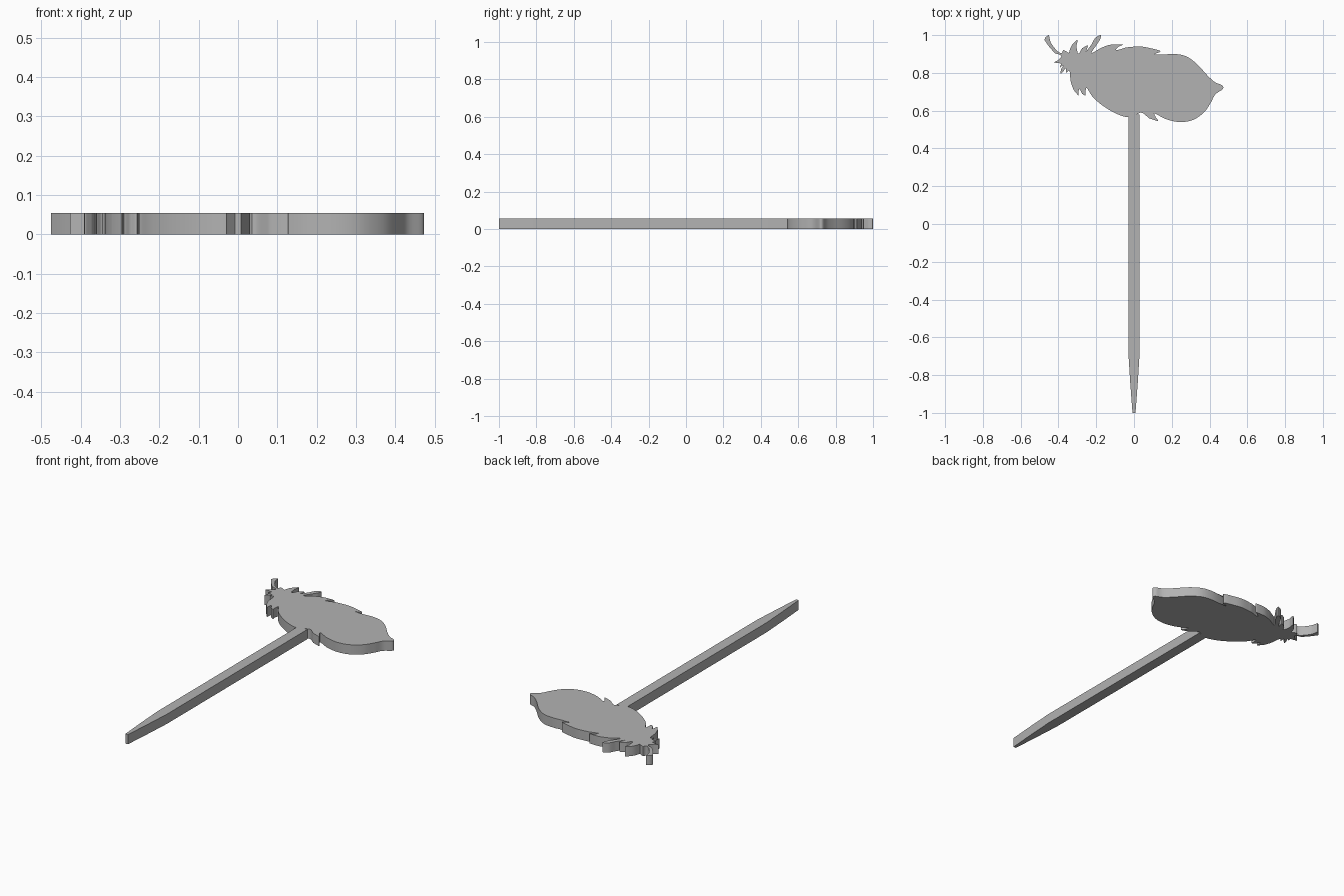
import bpy
import bmesh
from mathutils import Vector

THICKNESS = 0.055
STEPS = 6

cube = bpy.data.objects.get("Cube")
if cube:
    bpy.data.objects.remove(cube, do_unlink=True)

grey = bpy.data.materials.new("plain grey")
grey.use_nodes = True
grey.diffuse_color = (0.45, 0.45, 0.45, 1)
grey.node_tree.nodes["Principled BSDF"].inputs["Base Color"].default_value = grey.diffuse_color


def smooth_arc(points):
    """Catmull-Rom curve through the points, leaving out the last one."""
    pts = [Vector(p) for p in points]
    if len(pts) == 2:
        return pts[:1]
    padded = [2 * pts[0] - pts[1]] + pts + [2 * pts[-1] - pts[-2]]
    result = []
    for a, b, c, d in zip(padded, padded[1:], padded[2:], padded[3:]):
        for step in range(STEPS):
            t = step / STEPS
            result.append(0.5 * (2 * b + (c - a) * t
                                 + (2 * a - 5 * b + 4 * c - d) * t ** 2
                                 + (3 * b - a - 3 * c + d) * t ** 3))
    return result


def outline_from_arcs(arcs):
    """Join smooth arcs end to end; every join is a sharp corner."""
    outline = []
    for arc, following in zip(arcs, arcs[1:] + arcs[:1]):
        outline += smooth_arc(arc + following[:1])
    return outline


def flat_part(name, outline):
    """Extrude a flat outline up from the ground."""
    bm = bmesh.new()
    face = bm.faces.new([bm.verts.new((p[0], p[1], 0)) for p in outline])
    extruded = bmesh.ops.extrude_face_region(bm, geom=[face])["geom"]
    top = [v for v in extruded if isinstance(v, bmesh.types.BMVert)]
    bmesh.ops.translate(bm, verts=top, vec=(0, 0, THICKNESS))
    bmesh.ops.recalc_face_normals(bm, faces=bm.faces)
    mesh = bpy.data.meshes.new(name)
    bm.to_mesh(mesh)
    bm.free()
    mesh.materials.append(grey)
    obj = bpy.data.objects.new(name, mesh)
    bpy.context.collection.objects.link(obj)
    bpy.ops.object.select_all(action="DESELECT")
    obj.select_set(True)
    bpy.context.view_layer.objects.active = obj
    bpy.ops.object.shade_smooth_by_angle(angle=0.6)
    return obj


# Quill and barbs along the upper edge, each arc starting at a corner
upper_edge = [
    [(-.475, .975), (-.467, .99), (-.45, 1)],
    [(-.45, 1), (-.44, .96), (-.41, .92), (-.385, .905)],
    [(-.375, .92), (-.36, .915)],
    [(-.345, .905), (-.33, .945), (-.3, .975)],
    [(-.305, .94), (-.295, .9)],
    [(-.275, .93), (-.245, .945)],
    [(-.255, .91)],
    [(-.225, .95), (-.205, .985), (-.175, 1)],
    [(-.18, .975), (-.2, .945), (-.225, .905)],
    [(-.17, .935), (-.12, .95), (-.06, .95)],
    [(-.08, .94), (-.095, .92)],
    [(-.04, .935), (.03, .94), (.09, .93), (.14, .915)],
    [(.11, .9), (.075, .87)],
]

# Rounded end with its small tip, then the lower edge
lower_edge = [
    [(.075, .87), (.13, .89), (.2, .9), (.27, .89), (.33, .85), (.39, .785),
     (.43, .75), (.465, .735), (.47, .715), (.43, .685), (.405, .64),
     (.37, .59), (.31, .55), (.24, .54), (.17, .555), (.11, .585)],
    [(.115, .565), (.127, .545)],
    [(.08, .56), (.05, .585)],
    [(.035, .59), (-.03, .566), (-.1, .587), (-.17, .63), (-.22, .675), (-.25, .72)],
    [(-.257, .7), (-.257, .68)],
    [(-.275, .69), (-.29, .715)],
    [(-.295, .68)],
    [(-.32, .71), (-.335, .755), (-.342, .81)],
    [(-.36, .8), (-.362, .825)],
    [(-.372, .81), (-.39, .795)],
    [(-.385, .82), (-.375, .84)],
    [(-.392, .828)],
    [(-.385, .85)],
    [(-.427, .855)],
    [(-.405, .865), (-.385, .89)],
    [(-.42, .905), (-.45, .94)],
]
flat_part("feather", outline_from_arcs(upper_edge + lower_edge))

# Straight stick with a tapered, blunt end
right_side = [(.03, .58), (.03, -.68), (.02, -.84), (.008, -1)]
left_side = [(-x, y) for x, y in reversed(right_side)]
flat_part("stick", right_side + left_side)
